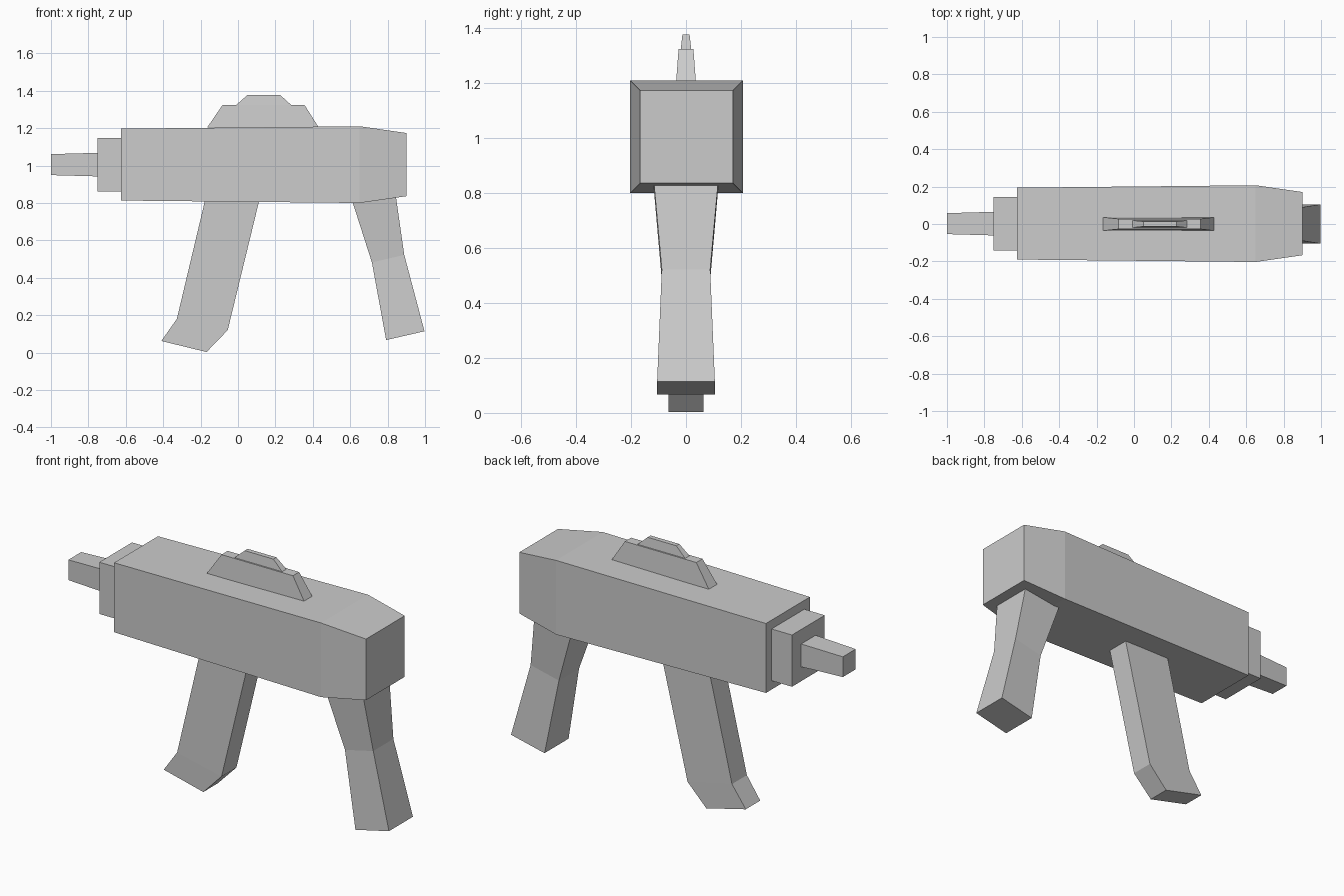
import bpy, bmesh

if "Cube" in bpy.data.objects:
    bpy.data.objects.remove(bpy.data.objects["Cube"])


def loft(name, rings):
    """Skin a chain of four-cornered rings and cap both ends."""
    bm = bmesh.new()
    loops = [[bm.verts.new(p) for p in ring] for ring in rings]
    for a, b in zip(loops, loops[1:]):
        for i in range(4):
            j = (i + 1) % 4
            bm.faces.new((a[i], a[j], b[j], b[i]))
    bm.faces.new(loops[0])
    bm.faces.new(loops[-1])
    bmesh.ops.recalc_face_normals(bm, faces=bm.faces)
    mesh = bpy.data.meshes.new(name)
    bm.to_mesh(mesh)
    bm.free()
    obj = bpy.data.objects.new(name, mesh)
    bpy.context.collection.objects.link(obj)
    return obj


def square_ring(x, half, z=1.005, y=0.002):
    return [(x, y - half, z - half), (x, y + half, z - half),
            (x, y + half, z + half), (x, y - half, z + half)]


def slab_ring(left, right, half):
    """Ring between a left and a right (x, z) point, with a half width in y."""
    (x0, z0), (x1, z1) = left, right
    return [(x0, -half, z0), (x1, -half, z1), (x1, half, z1), (x0, half, z0)]


# Receiver, collar and muzzle as one stepped shell
loft("receiver_and_muzzle", [square_ring(x, h) for x, h in [
    (-1.0, 0.056), (-0.75, 0.063), (-0.75, 0.143), (-0.625, 0.143),
    (-0.625, 0.192), (0.65, 0.205), (0.90, 0.169)]])

# Stepped top sight
loft("top_sight", [slab_ring((x0, z), (x1, z), h) for x0, x1, z, h in [
    (-0.165, 0.432, 1.203, 0.036), (-0.082, 0.355, 1.325, 0.027),
    (-0.008, 0.283, 1.325, 0.019), (0.05, 0.226, 1.377, 0.013)]])

# Raked magazine with kicked foot
loft("magazine", [
    slab_ring((-0.178, 0.807), (0.112, 0.807), 0.065),
    slab_ring((-0.327, 0.18), (-0.055, 0.12), 0.065),
    slab_ring((-0.41, 0.062), (-0.168, 0.003), 0.063)])

# Pinched rear grip
loft("rear_grip", [
    slab_ring((0.613, 0.803), (0.845, 0.83), 0.116),
    slab_ring((0.716, 0.482), (0.889, 0.522), 0.088),
    slab_ring((0.792, 0.067), (0.997, 0.114), 0.105)])
